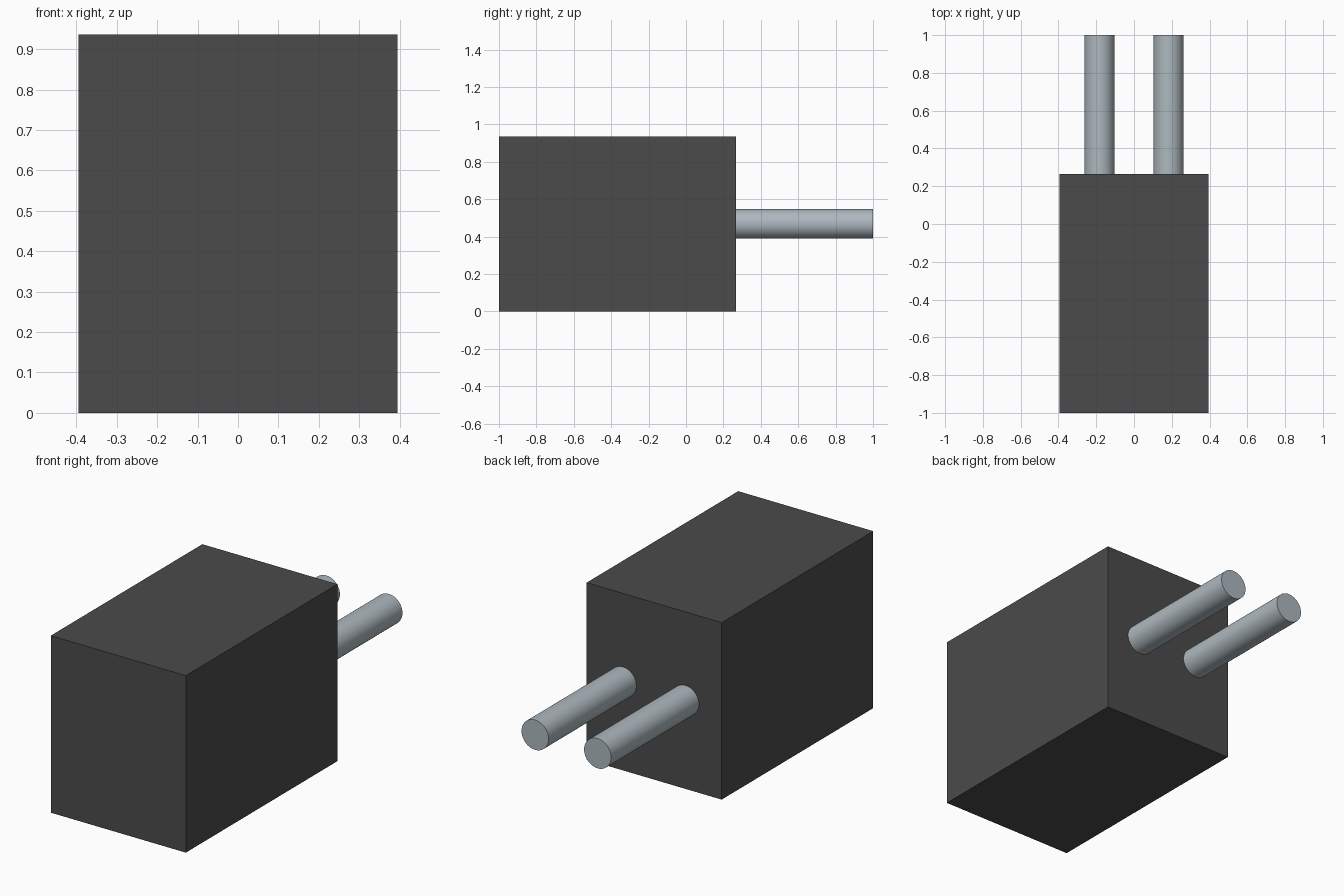
import bpy
from math import radians

cube = bpy.data.objects.get("Cube")
if cube:
    bpy.data.objects.remove(cube, do_unlink=True)


def material(name, color):
    mat = bpy.data.materials.new(name)
    mat.use_nodes = True
    mat.diffuse_color = color
    mat.node_tree.nodes["Principled BSDF"].inputs["Base Color"].default_value = color
    return mat


dark = material("dark grey plastic", (0.07, 0.07, 0.07, 1))
metal = material("light steel", (0.42, 0.48, 0.52, 1))

WIDTH, HEIGHT = 0.79, 0.936
FRONT, BACK, PIN_END = -1.0, 0.266, 1.0
PIN_X, PIN_RADIUS = 0.183, 0.079

# Plug body
bpy.ops.mesh.primitive_cube_add(size=1, location=(0, (FRONT + BACK) / 2, HEIGHT / 2))
body = bpy.context.object
body.name = "plug_body"
body.scale = (WIDTH, BACK - FRONT, HEIGHT)
bpy.ops.object.transform_apply(location=False, rotation=False, scale=True)
body.data.materials.append(dark)

# Pair of round contact pins, seated slightly into the body
pin_start = BACK - 0.02
for side, name in ((1, "left_pin"), (-1, "right_pin")):
    bpy.ops.mesh.primitive_cylinder_add(
        vertices=48, radius=PIN_RADIUS, depth=PIN_END - pin_start,
        location=(side * PIN_X, (pin_start + PIN_END) / 2, HEIGHT / 2),
        rotation=(radians(90), 0, 0))
    pin = bpy.context.object
    pin.name = name
    pin.data.materials.append(metal)
    bpy.ops.object.shade_smooth_by_angle(angle=radians(30))
